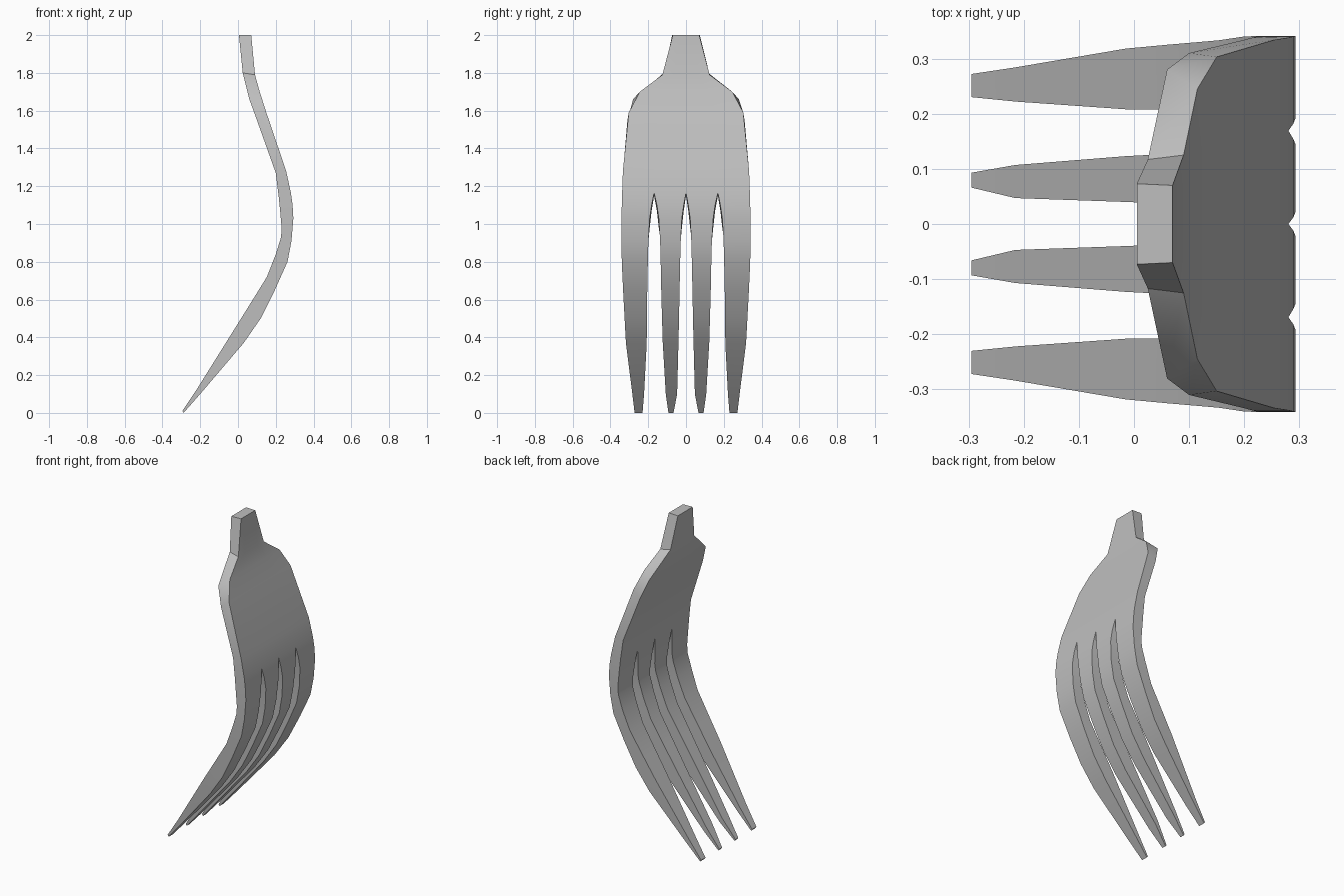
import bpy, bmesh
from mathutils import Vector

cube = bpy.data.objects.get("Cube")
if cube:
    bpy.data.objects.remove(cube, do_unlink=True)

steel = bpy.data.materials.new("brushed_steel_grey")
steel.use_nodes = True
colour = (0.52, 0.52, 0.52, 1)
steel.diffuse_color = colour
steel.node_tree.nodes["Principled BSDF"].inputs["Base Color"].default_value = colour

# Palm rows: convex side (half width, x, z), then concave side
palm = [
    ((.07, .07, 2), (.073, .005, 2)),
    ((.125, .09, 1.79), (.117, .025, 1.8)),
    ((.245, .115, 1.7), (.28, .06, 1.66)),
    ((.303, .15, 1.59), (.31, .1, 1.55)),
    ((.334, .255, 1.28), (.334, .2, 1.27)),
    ((.338, .28, 1.165), (.338, .215, 1.15)),
]
# Tine rows: convex (x, z), concave (x, z), then edges of inner and outer tine
tines = [
    ((.289, 1.1), (.223, 1.07), (.012, .154, .182, .34)),
    ((.293, 1.03), (.231, .98), (.022, .144, .192, .341)),
    ((.283, .91), (.228, .93), (.028, .137, .199, .341)),
    ((.262, .8), (.2, .84), (.031, .134, .202, .34)),
    ((.195, .65), (.153, .72), (.034, .131, .205, .333)),
    ((.12, .5), (.06, .57), (.037, .127, .207, .325)),
    ((.03, .37), (-.015, .45), (.04, .123, .208, .318)),
    ((-.2, .1), (-.215, .13), (.047, .107, .222, .284)),
    ((-.288, 0), (-.295, .01), (.066, .093, .23, .272)),
]

bm = bmesh.new()


def pair(outer, inner):
    """Matching vertices on the convex and concave sides."""
    return bm.verts.new(outer), bm.verts.new(inner)


def strip(upper, lower):
    """Join two rows of vertex pairs on both sides."""
    for i in range(len(upper) - 1):
        quad = (upper[i], upper[i + 1], lower[i + 1], lower[i])
        bm.faces.new([p[0] for p in reversed(quad)])
        bm.faces.new([p[1] for p in quad])


# Palm, five columns whose last row meets the slot ends
rows = []
for (wo, xo, zo), (wi, xi, zi) in palm:
    rows.append([pair((xo, f * wo, zo), (xi, f * wi, zi))
                 for f in (-1, -.5, 0, .5, 1)])
for upper, lower in zip(rows, rows[1:]):
    strip(upper, lower)

# Four tines grown from the last palm row
for column, side, first in ((0, -1, 2), (1, -1, 0), (2, 1, 0), (3, 1, 2)):
    previous = rows[-1][column:column + 2]
    for (xo, zo), (xi, zi), edges in tines:
        ys = sorted(side * y for y in edges[first:first + 2])
        current = [pair((xo, y, zo), (xi, y, zi)) for y in ys]
        strip(previous, current)
        previous = current

# Rim walls: bridge the two open sheets along matching boundary edges
bm.verts.index_update()
verts = list(bm.verts)
for e in [e for e in bm.edges if e.is_boundary]:
    a, b = e.verts
    if a.index % 2 == 0:
        bm.faces.new((a, b, verts[b.index + 1], verts[a.index + 1]))
bmesh.ops.recalc_face_normals(bm, faces=bm.faces)

mesh = bpy.data.meshes.new("fork_head")
bm.to_mesh(mesh)
bm.free()
mesh.materials.append(steel)
fork = bpy.data.objects.new("fork_head", mesh)
bpy.context.collection.objects.link(fork)
bpy.ops.object.select_all(action='DESELECT')
fork.select_set(True)
bpy.context.view_layer.objects.active = fork
bpy.ops.object.shade_smooth_by_angle(angle=0.5)
